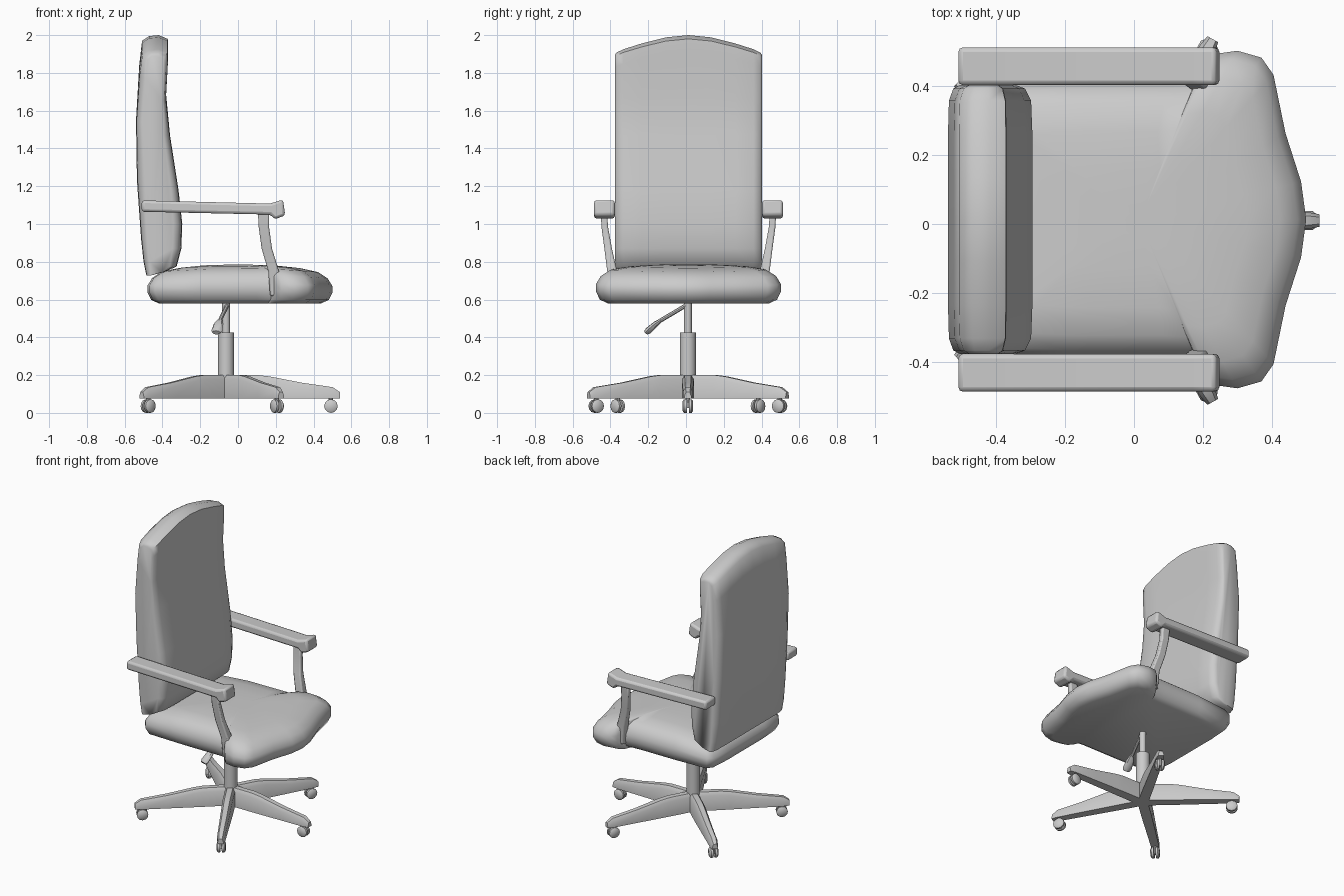
import bpy, math
from math import sin, cos, radians
from mathutils import Vector, Matrix

if "Cube" in bpy.data.objects:
    bpy.data.objects.remove(bpy.data.objects["Cube"])

CY = 0.013          # mirror line of the chair
HUB = (-0.063, 0.01)


def finish(name, verts, faces, angle=40, bevel=0.0):
    me = bpy.data.meshes.new(name)
    me.from_pydata([tuple(v) for v in verts], [], faces)
    ob = bpy.data.objects.new(name, me)
    bpy.context.collection.objects.link(ob)
    bpy.ops.object.select_all(action='DESELECT')
    bpy.context.view_layer.objects.active = ob
    ob.select_set(True)
    bpy.ops.object.mode_set(mode='EDIT')
    bpy.ops.mesh.select_all(action='SELECT')
    bpy.ops.mesh.normals_make_consistent(inside=False)
    bpy.ops.object.mode_set(mode='OBJECT')
    if bevel:
        m = ob.modifiers.new("Bevel", 'BEVEL')
        m.width, m.segments, m.limit_method = bevel, 2, 'ANGLE'
    bpy.ops.object.shade_smooth_by_angle(angle=radians(angle))
    return ob


def loft(name, rings, **kw):
    """Skin a list of equal-length closed rings and cap both ends."""
    n = len(rings[0])
    verts = [p for r in rings for p in r]
    faces = [(k * n + i, k * n + (i + 1) % n, (k + 1) * n + (i + 1) % n, (k + 1) * n + i)
             for k in range(len(rings) - 1) for i in range(n)]
    faces += [tuple(range(n)), tuple(range(len(verts) - n, len(verts)))]
    return finish(name, verts, faces, **kw)


def rod(name, stations, sides=12, flat=1.0, **kw):
    """Round bar through (point, radius) stations, all square to its overall direction."""
    a, b = Vector(stations[0][0]), Vector(stations[-1][0])
    q = (b - a).to_track_quat('Z', 'Y')
    ts = [2 * math.pi * i / sides for i in range(sides)]
    return loft(name, [[Vector(p) + q @ Vector((r * cos(t), r * flat * sin(t), 0)) for t in ts]
                       for p, r in stations], **kw)


# Seat: T-shaped cushion outline, stacked as shrinking rings under a domed top
half = [(-0.48, 0.2), (-0.47, 0.35), (-0.44, 0.39), (-0.2, 0.40), (0.1, 0.40), (0.18, 0.405),
        (0.2, 0.45), (0.23, 0.48), (0.3, 0.49), (0.37, 0.47), (0.405, 0.42), (0.44, 0.25),
        (0.485, 0.11)]
outline = half + [(0.5, 0)] + [(x, -y) for x, y in reversed(half)]
rings = []
for inset, f in [(0.06, 0), (0.02, 0.1), (0.0, 0.33), (0.0, 0.52), (0.025, 0.74),
                 (0.075, 0.9), (0.17, 0.97), (0.3, 1.0), (0.42, 1.0)]:
    ring = []
    for x, y in outline:
        px = 0.01 + (x - 0.01) * (1 - inset / 0.49)
        py = y * (1 - inset / 0.47)
        ring.append((px, CY + py, 0.58 + f * (0.205 - 0.12 * px * px)))
    rings.append(ring)
loft("seat", rings, angle=60)

# Backrest: side profile swept across, thinned at the edges, arched at the top
rear = [(-0.485, 0.728), (-0.50, 0.80), (-0.513, 0.92), (-0.535, 1.23), (-0.54, 1.55),
        (-0.523, 1.84), (-0.508, 1.97), (-0.47, 1.995)]
front = [(-0.42, 2.0), (-0.372, 1.98), (-0.37, 1.91), (-0.381, 1.69), (-0.36, 1.47), (-0.315, 1.18),
         (-0.295, 1.0), (-0.30, 0.87), (-0.325, 0.775), (-0.39, 0.745)]
profile = rear + front
rings = []
for y, thin, drop in [(-0.39, 0.62, 0.105), (-0.38, 0.83, 0.092), (-0.345, 0.97, 0.075),
                      (-0.25, 1, 0.045), (-0.12, 1, 0.012), (0, 1, 0),
                      (0.12, 1, 0.012), (0.25, 1, 0.045), (0.345, 0.97, 0.075),
                      (0.38, 0.83, 0.092), (0.39, 0.62, 0.105)]:
    ring = []
    for x, z in profile:
        mid = -0.43 - 0.02 * (z < 1.6) + 0.03 * (z < 1.3)
        lift = max(0, (z - 1.5) / 0.5)
        ring.append((mid + (x - mid) * thin, CY + y, z - drop * lift))
    rings.append(ring)
loft("backrest", rings, angle=60)

# Armrests and their curved posts
arm = [(-0.51, 1.065), (-0.51, 1.125), (0.17, 1.108), (0.238, 1.13), (0.25, 1.046),
       (0.196, 1.025), (0.17, 1.05)]
post = [(0.105, 0.165, 0.432, 0.465, 1.07), (0.11, 0.165, 0.425, 0.46, 0.98),
        (0.125, 0.18, 0.405, 0.445, 0.87), (0.16, 0.217, 0.378, 0.43, 0.75),
        (0.17, 0.225, 0.375, 0.425, 0.62)]
for side, s in (("right", -1), ("left", 1)):
    loft(side + "_armrest", [[(x, CY + s * y, z) for x, z in arm] for y in (0.39, 0.5)],
         bevel=0.014)
    loft(side + "_arm_post", [[(x0, CY + s * yi, z), (x1, CY + s * yi, z),
                               (x1, CY + s * yo, z), (x0, CY + s * yo, z)]
                              for x0, x1, yi, yo, z in post], bevel=0.008)

# Gas lift column
hx, hy = HUB
rod("column_sleeve", [((hx, hy, 0.08), 0.043), ((hx, hy, 0.425), 0.043)], sides=16)
rod("column_piston", [((hx, hy, 0.42), 0.021), ((hx, hy, 0.6), 0.021)], sides=12)

# Height lever with paddle
rod("lever_rod", [((-0.055, 0.01, 0.575), 0.011), ((-0.1, -0.15, 0.48), 0.011)], sides=8)
rod("lever_handle", [((-0.094, -0.13, 0.492), 0.014), ((-0.103, -0.16, 0.47), 0.026),
                     ((-0.112, -0.2, 0.435), 0.03), ((-0.115, -0.212, 0.425), 0.022)],
    sides=8, flat=0.6)

# Five-star base with twin-wheel casters
leg = [(0.0, 0.2, 0.032), (0.17, 0.2, 0.032), (0.23, 0.193, 0.031), (0.4, 0.16, 0.028),
       (0.565, 0.136, 0.025), (0.602, 0.11, 0.018)]
for i, deg in enumerate((0, 61, 138, -138, -61), 1):
    M = Matrix.Translation((hx, hy, 0)) @ Matrix.Rotation(radians(deg), 4, 'Z')
    P = lambda x, y, z: M @ Vector((x, y, z))
    loft(f"base_leg_{i}", [[P(r, -w, 0.077), P(r, -w, zt - 0.022), P(r, -w * 0.55, zt),
                            P(r, w * 0.55, zt), P(r, w, zt - 0.022), P(r, w, 0.077)]
                           for r, zt, w in leg], angle=35)
    rod(f"caster_stem_{i}", [(P(0.555, 0, 0.09), 0.012), (P(0.555, 0, 0.025), 0.012)], sides=8)
    for s in (-1, 1):
        rod(f"caster_wheel_{i}_{'a' if s < 0 else 'b'}",
            [(P(0.555, s * 0.006, 0.036), 0.036), (P(0.555, s * 0.02, 0.036), 0.036),
             (P(0.555, s * 0.028, 0.036), 0.026)], sides=12)
